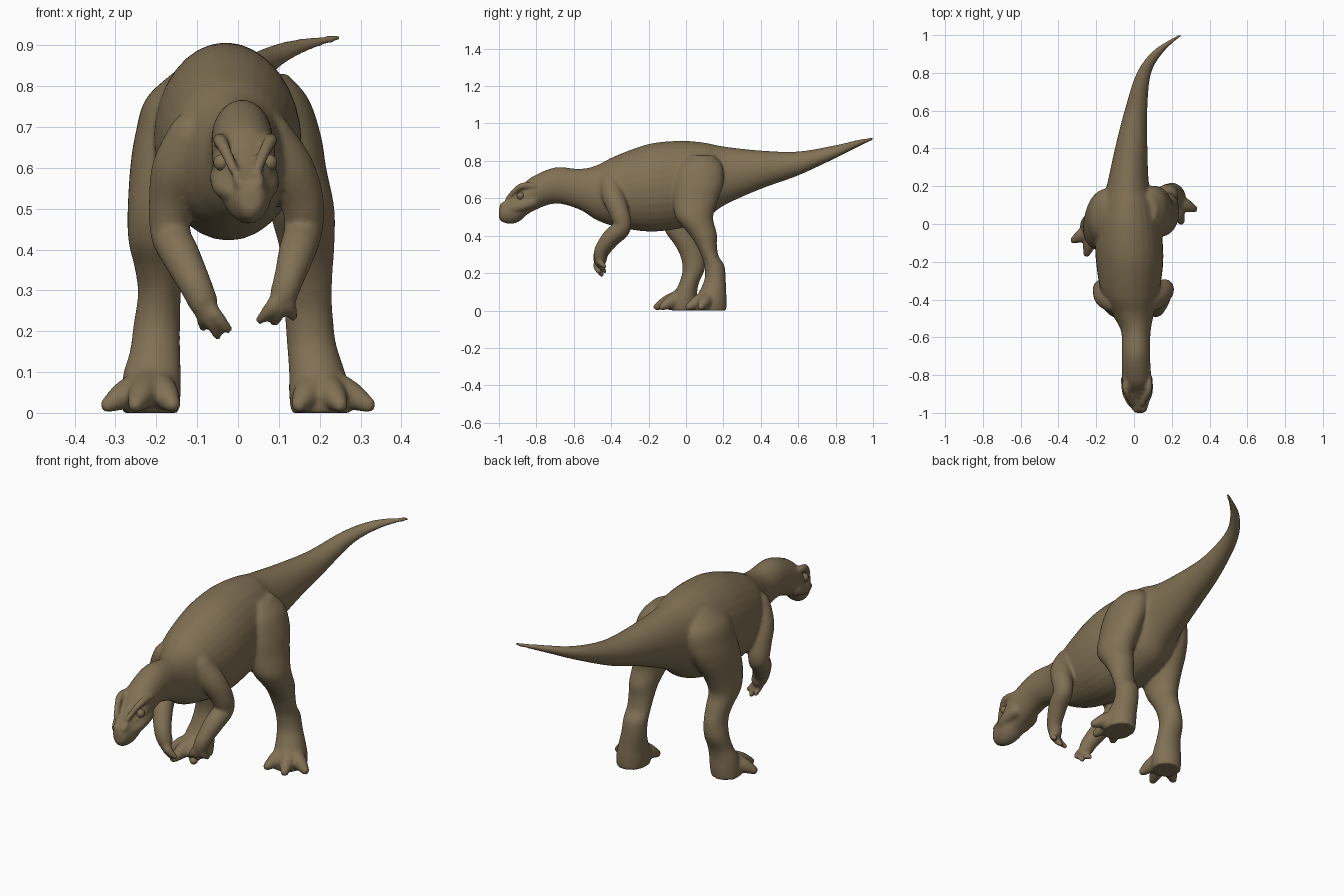
import bpy, bmesh
from math import sin, cos, tau
from mathutils import Vector

if "Cube" in bpy.data.objects:
    bpy.data.objects.remove(bpy.data.objects["Cube"])

X, Y, Z = Vector((1, 0, 0)), Vector((0, 1, 0)), Vector((0, 0, 1))
SIDES = 32

hide = bpy.data.materials.new("olive brown hide")
hide.use_nodes = True
color = (0.22, 0.165, 0.09, 1)
hide.diffuse_color = color
bsdf = next(n for n in hide.node_tree.nodes if n.type == 'BSDF_PRINCIPLED')
bsdf.inputs["Base Color"].default_value = color
bsdf.inputs["Roughness"].default_value = 0.7

bm = bmesh.new()


def spline(rows, steps=5):
    """Smooth curve through rows of numbers."""
    out = []
    last = len(rows) - 1
    for i in range(last):
        a, b, c, d = (Vector(rows[max(0, min(last, i + k))]) for k in (-1, 0, 1, 2))
        for s in range(steps):
            t = s / steps
            out.append(b + (c - a) * t / 2 + (2 * a - 5 * b + 4 * c - d) * t * t / 2
                       + (3 * b - a - 3 * c + d) * t ** 3 / 2)
    return out + [Vector(rows[-1])]


def skin(rings):
    """Closed surface through rings given as (centre, half axis, half axis)."""
    loops = []
    for mid, u, v in rings:
        loop = []
        for k in range(SIDES):
            p = mid + u * cos(tau * k / SIDES) + v * sin(tau * k / SIDES)
            p.z = max(p.z, 0)
            loop.append(bm.verts.new(p))
        loops.append(loop)
    for a, b in zip(loops, loops[1:]):
        for k in range(SIDES):
            j = (k + 1) % SIDES
            bm.faces.new((a[k], a[j], b[j], b[k]))
    bm.faces.new(loops[0][::-1])
    bm.faces.new(loops[-1])


def limb(*rows):
    """Round tube along points x, y, z, radius, with domed ends."""
    pts = spline([Vector(r) for r in rows])
    mids = [p.to_3d() for p in pts]
    rings = []
    for i, p in enumerate(pts):
        t = (mids[min(i + 1, len(pts) - 1)] - mids[max(i - 1, 0)]).normalized()
        u = t.cross(X if abs(t.x) < 0.8 else Y).normalized()
        rings.append((mids[i], u * p[3], t.cross(u) * p[3], t * p[3]))
    dome = [(0.5, 0.86), (0.85, 0.5), (0.98, 0.15)]
    m, u, v, t = rings[0]
    start = [(m - t * d, u * s, v * s) for d, s in reversed(dome)]
    m, u, v, t = rings[-1]
    end = [(m + t * d, u * s, v * s) for d, s in dome]
    skin(start + [r[:3] for r in rings] + end)


# Head, trunk and tail: y, centre x, top z, bottom z, half width
trunk = [
    (-1.0, .03, .545, .495, .02), (-.985, .03, .575, .475, .037),
    (-.94, .025, .605, .463, .055), (-.89, .02, .65, .477, .067),
    (-.83, .015, .71, .525, .077), (-.7, .01, .765, .572, .075),
    (-.57, .01, .757, .54, .078), (-.48, -.005, .775, .485, .11),
    (-.38, -.02, .825, .45, .15), (-.2, -.023, .89, .422, .178),
    (-.03, -.03, .907, .44, .175), (.1, -.03, .897, .485, .15),
    (.2, -.032, .877, .56, .113), (.4, -.015, .855, .65, .086),
    (.6, .01, .85, .722, .06), (.8, .053, .884, .815, .038),
    (.92, .135, .912, .875, .03), (1.0, .245, .927, .911, .012)]
skin([(Vector((x, y, (top + low) / 2)), X * w, Z * (top - low) / 2)
      for y, x, top, low, w in spline(trunk)])

# Legs: z, distance of inner and outer side from the middle, front y, back y
left_leg = [
    (.83, .0, .12, .0, .15), (.77, .02, .172, -.05, .195),
    (.68, .03, .203, -.07, .2), (.6, .05, .216, -.07, .175),
    (.5, .075, .236, -.055, .145), (.41, .1, .236, .015, .165),
    (.35, .108, .232, .055, .165), (.29, .113, .23, .083, .175),
    (.24, .115, .232, .098, .205), (.17, .12, .24, .1, .212),
    (.1, .125, .262, .07, .215), (.05, .125, .275, .04, .218), (0, .13, .275, .04, .215)]
right_leg = [
    (.84, .02, .15, -.05, .12), (.77, .05, .225, -.1, .18),
    (.68, .06, .252, -.12, .18), (.6, .08, .264, -.135, .15),
    (.5, .115, .27, -.135, .09), (.42, .13, .268, -.11, .06),
    (.35, .135, .252, -.06, .08), (.29, .14, .245, -.03, .1),
    (.22, .142, .255, -.018, .1), (.15, .142, .265, -.035, .07),
    (.1, .14, .28, -.06, .06), (.05, .14, .285, -.08, .06), (0, .145, .285, -.08, .055)]
for side, leg in ((1, left_leg), (-1, right_leg)):
    skin([(Vector((side * (a + b) / 2, (f + r) / 2, z)), X * (b - a) / 2, Y * (r - f) / 2)
          for z, a, b, f, r in spline(leg)])

# Toes: from the instep to each tip
for instep, tips in (
        ((.2, .13), ((.318, .08), (.25, .015), (.15, .02))),
        ((-.21, -.02), ((-.318, -.085), (-.25, -.155), (-.16, -.125)))):
    start = Vector(instep)
    for tip in tips:
        end = Vector(tip)
        mid = start.lerp(end, .6)
        limb((*start, .075, .045), (*mid, .045, .036), (*end, .02, .02))

# Arms and fingers
left_arm = [(.07, -.41, .68, .06), (.125, -.385, .6, .06), (.157, -.355, .52, .053),
            (.16, -.342, .45, .047), (.145, -.4, .395, .045), (.125, -.45, .33, .037),
            (.112, -.46, .29, .034)]
right_arm = [(-.11, -.41, .68, .06), (-.15, -.385, .6, .06), (-.165, -.355, .52, .053),
             (-.165, -.345, .44, .049), (-.14, -.4, .385, .047), (-.105, -.45, .315, .04),
             (-.085, -.46, .27, .036)]
left_tips = [(.055, -.455, .228), (.09, -.445, .222), (.135, -.435, .235)]
right_tips = [(-.025, -.465, .205), (-.05, -.45, .19), (-.085, -.435, .21)]
for arm, tips in ((left_arm, left_tips), (right_arm, right_tips)):
    limb(*arm)
    wrist = Vector(arm[-1][:3])
    for tip in tips:
        end = Vector(tip)
        knuckle = wrist.lerp(end, .5) - Y * .015
        limb((*wrist, .024), (*knuckle, .019), (*end, .012))

# Brows, cheeks and nostril bumps
for s in (-1, 1):
    limb((.018 + s * .03, -.955, .597, .012), (.018 + s * .05, -.91, .645, .015),
         (.018 + s * .062, -.87, .667, .017), (.018 + s * .06, -.81, .665, .016))
    limb((.02 + s * .035, -.95, .54, .02), (.018 + s * .053, -.89, .555, .028),
         (.015 + s * .05, -.82, .58, .034))
    limb((.028 + s * .022, -.985, .562, .013), (.028 + s * .026, -.965, .572, .013))

mesh = bpy.data.meshes.new("body")
bm.to_mesh(mesh)
bm.free()
body = bpy.data.objects.new("body", mesh)
bpy.context.collection.objects.link(body)
mesh.materials.append(hide)

# Blend all the parts into one smooth skin
blend = body.modifiers.new("blend", 'REMESH')
blend.mode = 'VOXEL'
blend.voxel_size = 0.0075
blend.use_smooth_shade = True
soften = body.modifiers.new("soften", 'SMOOTH')
soften.factor = 0.5
soften.iterations = 5

# Eyes
for name, s in (("right_eye", -1), ("left_eye", 1)):
    bpy.ops.mesh.primitive_uv_sphere_add(segments=24, ring_count=12, radius=.02,
                                         location=(.018 + s * .058, -.885, .613))
    eye = bpy.context.object
    eye.name = name
    eye.data.materials.append(hide)
    bpy.ops.object.shade_smooth()
